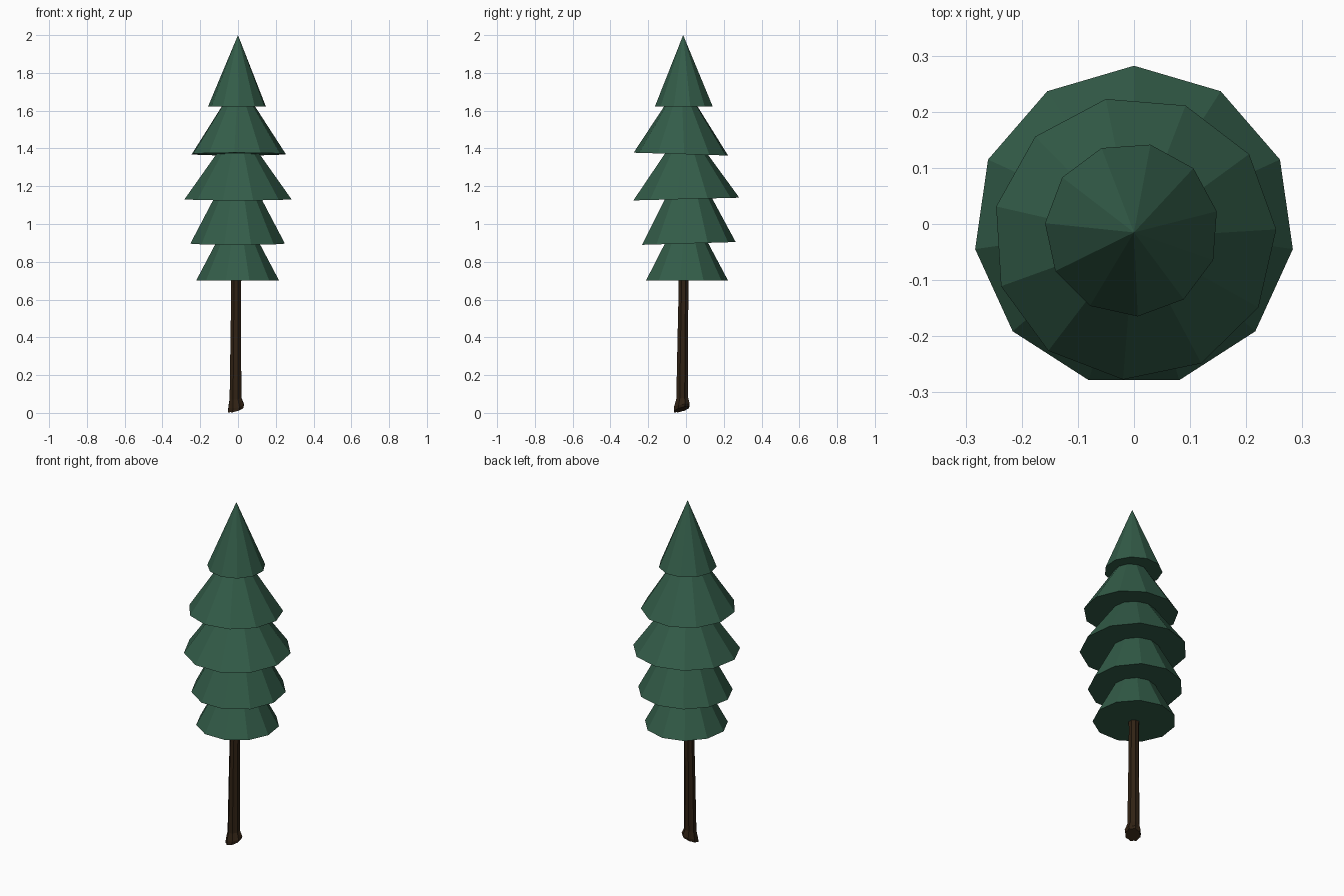
import bpy, bmesh
from math import sin, cos, pi, radians

if "Cube" in bpy.data.objects:
    bpy.data.objects.remove(bpy.data.objects["Cube"])


def material(name, rgb):
    m = bpy.data.materials.new(name)
    m.diffuse_color = (*rgb, 1)
    m.use_nodes = True
    m.node_tree.nodes["Principled BSDF"].inputs["Base Color"].default_value = m.diffuse_color
    return m


GREEN = material("needles", (0.033, 0.108, 0.066))
BROWN = material("bark", (0.030, 0.016, 0.007))


def make_object(name, bm, mat):
    bmesh.ops.recalc_face_normals(bm, faces=bm.faces)
    me = bpy.data.meshes.new(name)
    bm.to_mesh(me)
    bm.free()
    me.materials.append(mat)
    bpy.context.collection.objects.link(bpy.data.objects.new(name, me))


def bridge(bm, a, b):
    n = len(a)
    for i in range(n):
        bm.faces.new((a[i], a[(i + 1) % n], b[(i + 1) % n], b[i]))


def tier(name, centre, z, radius, turn, tilt, top_radius, top_z, sides=11):
    """Closed faceted skirt; tilt is the rise of z along y. top_radius 0 gives a tip."""
    cx, cy = centre
    bm = bmesh.new()

    def ring(r, h):
        out = []
        for i in range(sides):
            a = radians(turn) + 2 * pi * i / sides
            out.append(bm.verts.new((cx + r * cos(a), cy + r * sin(a), h + tilt * r * sin(a))))
        return out

    low = ring(radius, z)
    bm.faces.new(low)
    if top_radius:
        high = ring(top_radius, top_z)
        bridge(bm, low, high)
        bm.faces.new(high)
    else:
        tip = bm.verts.new((0, -0.015, top_z))
        for i in range(sides):
            bm.faces.new((low[i], low[(i + 1) % sides], tip))
    make_object(name, bm, GREEN)


# Foliage tiers, bottom to top
tier("foliage_1", (-0.002, 0.001), 0.70, 0.222, 90, 0.0, 0.105, 0.92)
tier("foliage_2", (-0.002, 0.010), 0.897, 0.253, 90, 0.03, 0.116, 1.155)
tier("foliage_3", (0, -0.004), 1.132, 0.286, 90, 0.026, 0.105, 1.385)
tier("foliage_4", (0.001, -0.025), 1.370, 0.253, 3.5, -0.03, 0.078, 1.64)
tier("foliage_tip", (-0.004, -0.010), 1.622, 0.155, 77.6, 0.0, 0, 2.0)

# Trunk: grooved bark with a flared, slanted foot
bm = bmesh.new()
N = 16
rings = []
# height, radius, centre x, centre y, slant
for z, r, cx, cy, slant in ((0.018, 0.043, -0.012, -0.024, 0.27),
                            (0.036, 0.045, -0.010, -0.022, 0.20),
                            (0.075, 0.034, -0.013, -0.020, 0.10),
                            (0.40, 0.030, -0.012, -0.017, 0),
                            (0.66, 0.028, -0.010, -0.013, 0),
                            (0.74, 0.031, -0.010, -0.013, 0)):
    ring = []
    for i in range(N):
        a = 2 * pi * i / N
        q = r * (1.0 if i % 2 else 0.88)
        x, y = q * cos(a), q * sin(a)
        ring.append(bm.verts.new((cx + x, cy + y, max(0, z + slant * (x + y)))))
    rings.append(ring)
for a, b in zip(rings, rings[1:]):
    bridge(bm, a, b)
bm.faces.new(rings[0])
bm.faces.new(rings[-1])
make_object("trunk", bm, BROWN)
